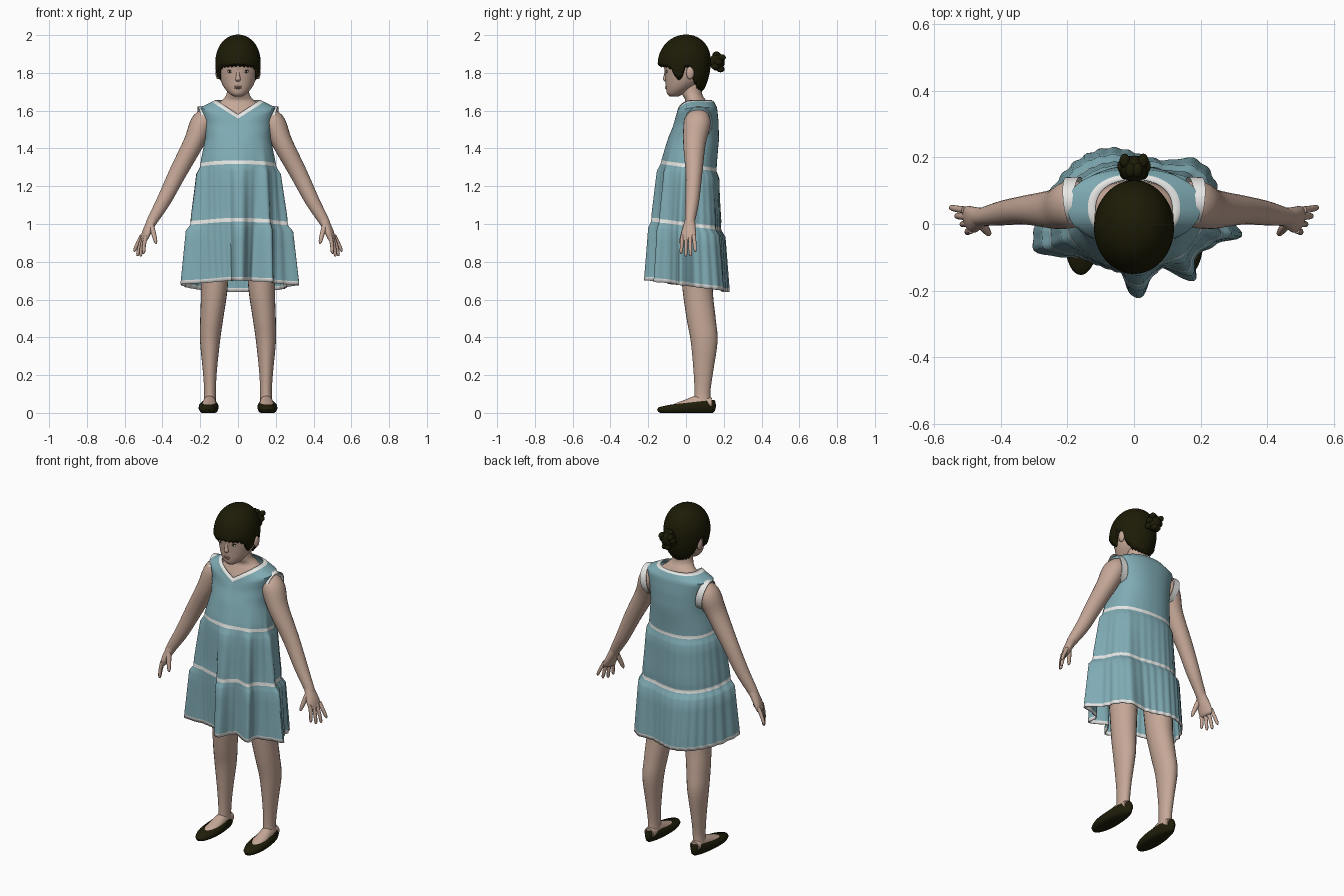
import bpy, bmesh
from math import sin, cos, pi, radians, sqrt, degrees, acos
from mathutils import Vector

if "Cube" in bpy.data.objects:
    bpy.data.objects.remove(bpy.data.objects["Cube"], do_unlink=True)


def material(name, r, g, b):
    m = bpy.data.materials.new(name)
    m.use_nodes = True
    m.diffuse_color = (r, g, b, 1)
    node = next(n for n in m.node_tree.nodes if n.type == "BSDF_PRINCIPLED")
    node.inputs["Base Color"].default_value = (r, g, b, 1)
    node.inputs["Roughness"].default_value = 0.8
    return m


SKIN = material("skin", 0.56, 0.39, 0.31)
BLUE = material("dress blue", 0.215, 0.41, 0.46)
WHITE = material("trim white", 0.82, 0.82, 0.80)
HAIR = material("dark hair", 0.012, 0.011, 0.002)
SHOE = material("dark shoe", 0.014, 0.013, 0.003)
EYE = material("eye white", 0.58, 0.5, 0.45)
LIP = material("lip", 0.46, 0.27, 0.22)


def finish(name, bm, mats, thickness=0):
    bmesh.ops.remove_doubles(bm, verts=bm.verts, dist=0.00002)
    bmesh.ops.recalc_face_normals(bm, faces=bm.faces)
    mesh = bpy.data.meshes.new(name)
    bm.to_mesh(mesh)
    bm.free()
    ob = bpy.data.objects.new(name, mesh)
    bpy.context.collection.objects.link(ob)
    for m in mats:
        mesh.materials.append(m)
    bpy.ops.object.select_all(action="DESELECT")
    ob.select_set(True)
    bpy.context.view_layer.objects.active = ob
    bpy.ops.object.shade_smooth_by_angle(angle=radians(55))
    if thickness:
        mod = ob.modifiers.new("thickness", "SOLIDIFY")
        mod.thickness = thickness
        mod.offset = 0
    return ob


def skin_rings(name, rings, mats, caps=True, rule=None, thickness=0):
    """Join closed rings of points into one surface."""
    bm = bmesh.new()
    loops = [[bm.verts.new(p) for p in ring] for ring in rings]
    n = len(loops[0])
    for i, (a, b) in enumerate(zip(loops, loops[1:])):
        for j in range(n):
            k = (j + 1) % n
            f = bm.faces.new((a[j], a[k], b[k], b[j]))
            f.material_index = rule(i) if rule else 0
    if caps:
        bm.faces.new(loops[0])
        bm.faces.new(loops[-1])
    return finish(name, bm, mats, thickness)


def angles(n):
    return [2 * pi * j / n for j in range(n)]


def smooth(keys, steps=5):
    """Pass a smooth curve through tuples of numbers."""
    out = []
    for i in range(len(keys) - 1):
        quad = [keys[max(i - 1, 0)], keys[i], keys[i + 1], keys[min(i + 2, len(keys) - 1)]]
        for s in range(steps):
            t = s / steps
            out.append([b + t * ((c - a) + t * ((2 * a - 5 * b + 4 * c - d) + t * (3 * (b - c) + d - a))) / 2
                        for a, b, c, d in zip(*quad)])
    return out + [list(keys[-1])]


def lookup(keys, x):
    """Straight interpolation in a list of (x, value) pairs."""
    for (p, u), (q, v) in zip(keys, keys[1:]):
        if x <= q:
            return u + (v - u) * (x - p) / (q - p)


def limb(name, keys, mat, side=1, ref=(0, 1, 0), level=False, n=24, steps=5):
    """Elliptical tube; keys are x, y, z, width radius, radius along ref."""
    path = smooth(keys, steps)
    pts = [Vector(p[:3]) for p in path]
    rings = []
    for i, p in enumerate(path):
        t = (pts[min(i + 1, len(pts) - 1)] - pts[max(i - 1, 0)]).normalized()
        if level:
            t = Vector((0, 0, 1))
        u = Vector(ref)
        u = (u - t * u.dot(t)).normalized()
        v = t.cross(u)
        ring = [pts[i] + v * p[3] * cos(a) + u * p[4] * sin(a) for a in angles(n)]
        rings.append([(q.x * side, q.y, q.z) for q in ring])
    return skin_rings(name, rings, [mat])


def ball(name, centre, radii, mat):
    bm = bmesh.new()
    bmesh.ops.create_uvsphere(bm, u_segments=16, v_segments=10, radius=1)
    for v in bm.verts:
        v.co = [c + r * q for c, r, q in zip(centre, radii, v.co)]
    return finish(name, bm, [mat])


def column(name, keys, mat):
    """Level rings; keys are height, half width, front y, back y."""
    return limb(name, [(0, (f + b) / 2, z, w, (b - f) / 2) for z, w, f, b in keys], mat, level=True, n=40)


# Upper body, neck and head
column("neck_and_chest", [(1.35, .12, -.06, .12), (1.5, .13, -.055, .13), (1.58, .135, -.035, .13),
                          (1.625, .12, -.015, .12), (1.655, .085, -.005, .105), (1.69, .06, -.02, .085),
                          (1.76, .055, -.03, .08)], SKIN)
FACE = [(1.675, .022, -.085, -.04), (1.69, .045, -.1, -.01), (1.72, .072, -.106, .04), (1.76, .092, -.109, .085),
        (1.81, .103, -.113, .1), (1.87, .105, -.12, .105), (1.93, .08, -.095, .085), (1.96, .03, -.04, .05)]
column("head", FACE, SKIN)


def face_y(x, z):
    h, w, f, b = min(smooth(FACE, 12), key=lambda k: abs(k[0] - z))
    return (f + b) / 2 - (b - f) / 2 * sqrt(1 - (x / w) ** 2)


# Facial features
limb("nose", [(0, -.106, 1.815, .008, .006), (0, -.109, 1.785, .01, .009),
              (0, -.11, 1.766, .014, .013), (0, -.106, 1.755, .008, .006)], SKIN, level=True, n=12)
ball("upper_lip", (0, face_y(0, 1.727) + .001, 1.727), (.022, .005, .004), LIP)
ball("lower_lip", (0, face_y(0, 1.72) + .001, 1.72), (.018, .006, .005), LIP)
for side, label in ((1, "left"), (-1, "right")):
    x = .043 * side
    y = face_y(x, 1.808)
    ball(label + "_eye", (x, y + .001, 1.806), (.014, .005, .006), EYE)
    ball(label + "_iris", (x, y - .001, 1.806), (.006, .004, .006), HAIR)
    ball(label + "_eyelid", (x, y + .001, 1.813), (.016, .005, .0015), HAIR)
    ball(label + "_ear", (.106 * side, .022, 1.8), (.013, .021, .034), SKIN)

# Hair cap with fringe, side locks and nape
EDGE = [(0, 1.838), (48, 1.832), (60, 1.815), (70, 1.77), (82, 1.765), (92, 1.83),
        (104, 1.835), (116, 1.76), (135, 1.72), (181, 1.7)]


def hair_point(t, a):
    turn = degrees(acos(max(-1, min(1, -sin(a)))))
    low = lookup(EDGE, turn) + .004 * sin(a * 31)
    z = low + (2 - low) * sin(t * pi / 2)
    d = (z - 1.85) / .15
    k = sqrt(max(0, 1 - abs(d) ** 2.2)) if d > 0 else 1 - .3 * d * d
    if t == 0:
        k *= .9
    return (.117 * k * cos(a), -.01 + .01 * max(d, 0) + .137 * k * sin(a), z)


skin_rings("hair", [[hair_point(i / 22, a) for a in angles(120)] for i in range(23)], [HAIR], caps=False, thickness=.006)
ball("hair_bun", (0, .165, 1.858), (.041, .04, .047), HAIR)
for i, a in enumerate(angles(10)):
    ball("bun_curl_%d" % (i + 1), (.034 * cos(a), .172 + .018 * sin(3 * a), 1.858 + .04 * sin(a)), (.016, .022, .017), HAIR)

# Hem outline with its folds: turn in degrees, distance from the middle
HEM = smooth([(-101, .165), (-88, .24), (-73, .18), (-59, .172), (-47, .255), (-33, .215), (-17, .26), (-9, .322),
              (1, .27), (13, .255), (26, .262), (43, .25), (61, .19), (84, .185), (109, .216), (131, .234),
              (155, .25), (173, .272), (184, .288), (197, .31), (206, .262), (216, .2), (237, .168), (259, .165)], 6)

# Tiered dress: height, half width, front, back, fold share, tilt, neck drop, trim below
DRESS = [(1.655, .115, -.045, .133, 0, 0, .075, 1), (1.645, .137, -.05, .147, 0, 0, .088, 0),
         (1.615, .197, -.057, .162, 0, 0, .075, 0), (1.54, .178, -.068, .17, 0, 0, .03, 0),
         (1.45, .172, -.092, .172, 0, .005, 0, 0), (1.316, .197, -.126, .16, .1, .02, 0, 1),
         (1.297, .198, -.13, .16, .15, .02, 0, 0), (1.26, .215, -.146, .175, .35, .02, 0, 0),
         (1.04, .238, -.172, .172, .6, .024, 0, 0), (1.008, .24, -.176, .166, .6, .024, 0, 1),
         (.988, .242, -.178, .168, .6, .024, 0, 0), (.955, .262, -.182, .19, .75, .026, 0, 0),
         (.69, .28, -.19, .207, 1, .03, 0, 1), (.67, .281, -.19, .208, 1, .03, 0, 0)]


def dress_point(row, a):
    z, w, front, back, fold, tilt, vee, _ = row
    c, s = [(abs(v) ** .88) * (1 if v > 0 else -1) for v in (cos(a), sin(a))]
    turn = degrees(a)
    r = lookup(HEM, turn - 360 if turn > 259 else turn) * w / .278 * (1 + .012 * cos(31 * a + sin(3 * a)))
    drop = vee * (1 - abs(c)) if s < 0 else 0
    x = w * c * (1 - fold) + r * cos(a) * fold
    y = ((front + back) / 2 + (back - front) / 2 * s) * (1 - fold) + (.02 + r * sin(a)) * fold
    return (x, y, z - tilt * s - drop)


rows, trims = [], []
for top, low in zip(DRESS, DRESS[1:]):
    steps = 1 if top[7] else 4
    for s in range(steps):
        rows.append([p + (q - p) * s / steps for p, q in zip(top, low)])
        trims.append(top[7])
rows.append(DRESS[-1])
skin_rings("dress", [[dress_point(r, a) for a in angles(216)] for r in rows], [BLUE, WHITE],
           caps=False, rule=lambda i: trims[i], thickness=.005)

# Limbs, armhole trims and shoes, once per side
for side, label in ((1, "left"), (-1, "right")):
    limb(label + "_arm", [(.13, .065, 1.57, .045, .05), (.186, .06, 1.538, .062, .071), (.235, .045, 1.43, .054, .06),
                          (.322, .042, 1.265, .046, .044), (.392, .033, 1.125, .038, .037), (.45, .022, 1.025, .029, .028),
                          (.468, .018, .99, .024, .026)], SKIN, side)
    # Palm and fingers
    limb(label + "_palm", [(.447, .022, 1.03, .025, .026), (.468, .018, .99, .024, .033), (.486, .014, .95, .021, .041),
                           (.498, .013, .918, .015, .039), (.502, .013, .908, .006, .032)], SKIN, side, ref=(.3, .95, 0))
    for i, finger in enumerate(("index", "middle", "ring", "little")):
        x, y = .487 + .007 * i, -.018 + .02 * i
        tx, ty = x + .012 + .009 * i, y - .008 + .005 * i
        tip = (.842, .828, .83, .852)[i]
        limb(label + "_%s_finger" % finger, [(x, y, .94, .011, .011), ((x + tx) / 2 + .004, (y + ty) / 2, (tip + .94) / 2, .01, .01),
                                             (tx, ty, tip + .01, .008, .008),
                                             (tx, ty, tip, .002, .002)], SKIN, side, n=10, steps=3)
    limb(label + "_thumb", [(.46, .002, .995, .015, .016), (.447, -.014, .95, .013, .013),
                            (.436, -.028, .907, .009, .009), (.434, -.03, .895, .002, .002)], SKIN, side, n=10, steps=3)

    # Thin band, wide at the back and narrow in front
    band = [(-.02, .99), (-.02, 1.02), (.022, 1.0), (.022, .96), (-.02, .99)]
    skin_rings(label + "_armhole_trim",
               [[(side * (.182 + w * (.65 + .35 * cos(a)) + .016 * sin(a)), .068 + .072 * r * cos(a),
                  1.538 + .085 * r * sin(a)) for a in angles(40)] for w, r in band], [WHITE], caps=False)

    limb(label + "_leg", [(.122, .055, .85, .08, .09), (.126, .062, .65, .07, .08), (.139, .08, .5, .061, .077),
                          (.148, .096, .38, .053, .071), (.149, .092, .22, .037, .052),
                          (.148, .087, .11, .031, .042), (.15, .087, .04, .034, .045)], SKIN, side, level=True)
    limb(label + "_foot", [(.15, .135, .05, .03, .03), (.15, .07, .052, .035, .042), (.153, .0, .042, .038, .028),
                           (.156, -.08, .026, .036, .014)], SKIN, side, ref=(0, 0, 1))
    sole = [(0, .036, .138, 0), (.007, .046, .15, 0), (.024, .053, .156, 0), (.04, .05, .15, .003),
            (.048, .041, .115, .032), (.034, .034, .104, .032)]
    shoe = []
    for z, w, l, shift in sole:
        ring = []
        for a in angles(40):
            y = .003 + shift + l * sin(a)
            ring.append((side * (.155 - .03 * y + w * (1 - .9 * y) * cos(a)), y, z * (1.1 + 2.3 * y)))
        shoe.append(ring)
    skin_rings(label + "_shoe", shoe, [SHOE])
